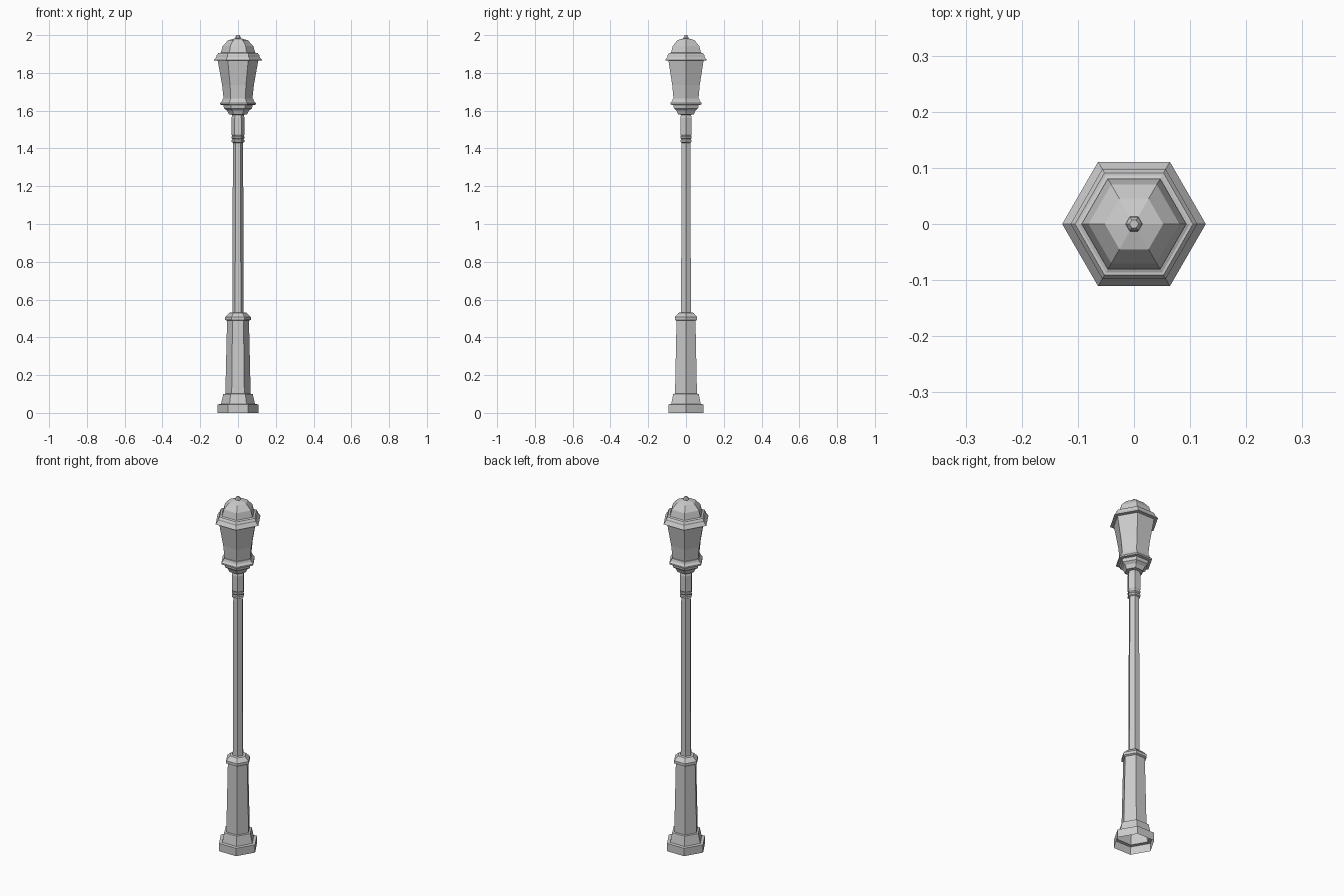
import bpy, bmesh, math

SIDES = 6

def lathe(name, profile, cap_bottom=False, cap_top=False):
    """Six-sided flat-shaded turning from (radius, z) points, corners on the x axis."""
    bm = bmesh.new()
    rings = []
    for r, z in profile:
        rings.append([bm.verts.new((r * math.cos(math.tau * i / SIDES),
                                    r * math.sin(math.tau * i / SIDES), z))
                      for i in range(SIDES)])
    for a, b in zip(rings, rings[1:]):
        for i in range(SIDES):
            j = (i + 1) % SIDES
            bm.faces.new((a[i], a[j], b[j], b[i]))
    if cap_bottom:
        bm.faces.new(rings[0][::-1])
    if cap_top:
        bm.faces.new(rings[-1])
    mesh = bpy.data.meshes.new(name)
    bm.to_mesh(mesh)
    bm.free()
    obj = bpy.data.objects.new(name, mesh)
    bpy.context.collection.objects.link(obj)
    return obj

# Stepped foot, open underneath
lathe("foot", [(0.108, 0), (0.108, 0.045), (0.09, 0.047), (0.078, 0.1), (0.066, 0.102)])

# Tapered pedestal with its collar
lathe("pedestal", [(0.067, 0.1), (0.058, 0.488)])
lathe("pedestal_collar", [(0.058, 0.488), (0.068, 0.493), (0.068, 0.508),
                          (0.045, 0.53), (0.03, 0.532)])

# Slim pole
lathe("pole", [(0.03, 0.53), (0.027, 1.435)])

# Ring mouldings and thicker neck under the lantern
lathe("neck", [(0.027, 1.43), (0.034, 1.434), (0.034, 1.444), (0.029, 1.449),
               (0.034, 1.455), (0.034, 1.464), (0.03, 1.466), (0.035, 1.474),
               (0.035, 1.56), (0.03, 1.578)])

# Lantern cup with projecting rim
lathe("lantern_cup", [(0.03, 1.578), (0.048, 1.58), (0.058, 1.6), (0.074, 1.612),
                      (0.077, 1.63), (0.095, 1.632), (0.095, 1.64),
                      (0.084, 1.652), (0.08, 1.664), (0.074, 1.666)])

# Flared lantern panes
lathe("lantern_panes", [(0.076, 1.66), (0.084, 1.735), (0.108, 1.868)])

# Eaves and faceted dome roof
lathe("roof_eaves", [(0.108, 1.866), (0.128, 1.867), (0.113, 1.886),
                     (0.113, 1.893), (0.105, 1.904), (0.1, 1.904), (0.093, 1.907)])
lathe("roof_dome", [(0.093, 1.9), (0.081, 1.942), (0.052, 1.973), (0.014, 1.983)])

# Finial
lathe("finial", [(0.01, 1.98), (0.015, 1.984), (0.014, 1.99), (0.008, 2.0)], cap_top=True)
